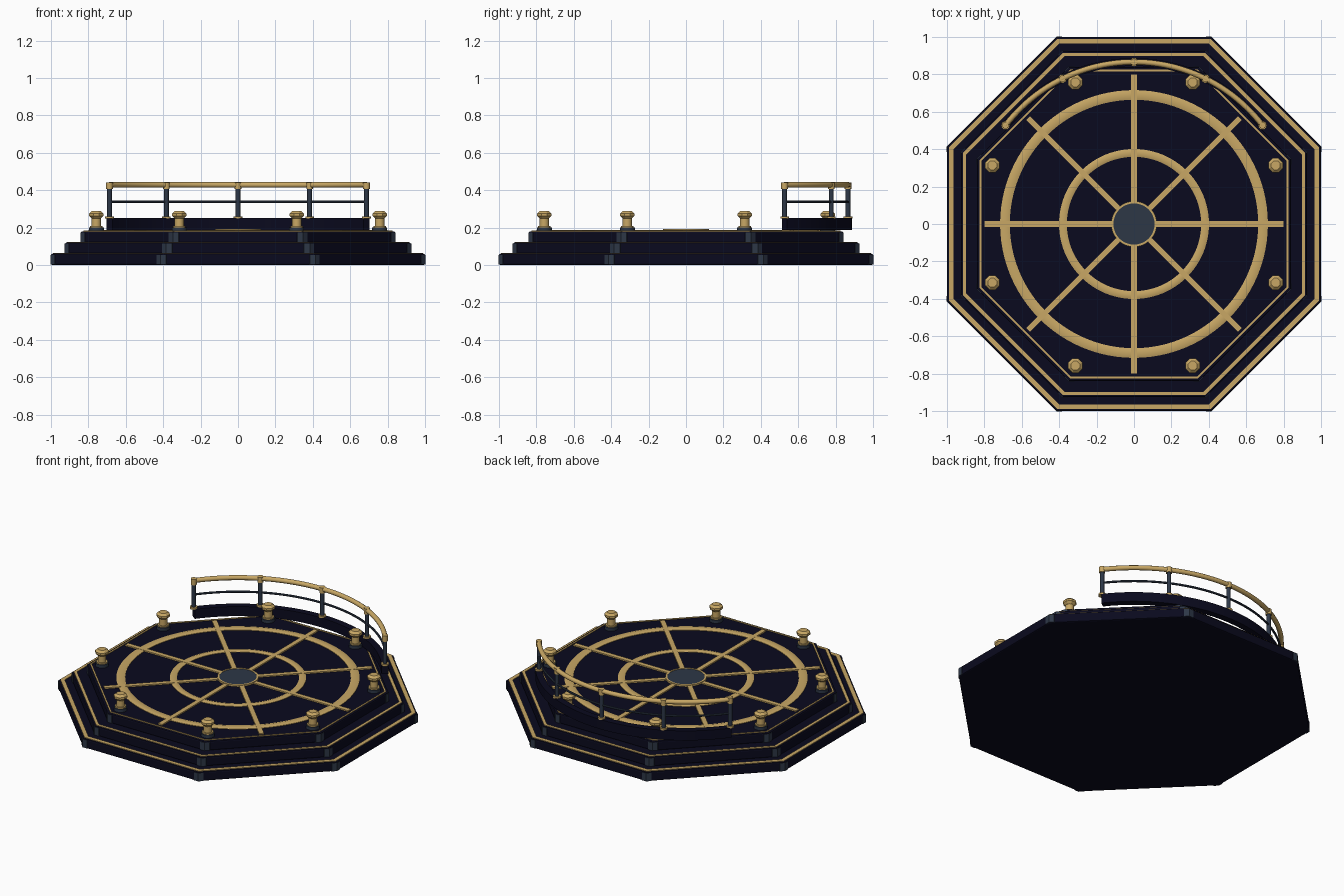
import bpy, bmesh, math
from math import cos, sin, pi, radians
from mathutils import Matrix

cube = bpy.data.objects.get("Cube")
if cube:
    bpy.data.objects.remove(cube, do_unlink=True)


def material(name, rgb):
    m = bpy.data.materials.new(name)
    m.use_nodes = True
    m.diffuse_color = (*rgb, 1)
    m.node_tree.nodes["Principled BSDF"].inputs["Base Color"].default_value = (*rgb, 1)
    return m


navy = material("dark navy", (0.003, 0.003, 0.013))
gold = material("brass gold", (0.58, 0.39, 0.13))
slate = material("slate", (0.026, 0.038, 0.062))


def finish(name, bm, mat, smooth=False):
    bmesh.ops.recalc_face_normals(bm, faces=bm.faces)
    me = bpy.data.meshes.new(name)
    bm.to_mesh(me)
    bm.free()
    me.materials.append(mat)
    ob = bpy.data.objects.new(name, me)
    bpy.context.collection.objects.link(ob)
    if smooth:
        bpy.ops.object.select_all(action='DESELECT')
        ob.select_set(True)
        bpy.context.view_layer.objects.active = ob
        bpy.ops.object.shade_smooth_by_angle(angle=radians(40))
    return ob


def sweep(name, profile, mat, start=0, end=360, steps=96, smooth=True):
    """Revolve a closed (radius, height) profile about z."""
    bm = bmesh.new()
    full = end - start == 360
    rows = []
    for i in range(steps if full else steps + 1):
        a = radians(start + (end - start) * i / steps)
        rows.append([bm.verts.new((r * cos(a), r * sin(a), z)) for r, z in profile])
    n = len(profile)
    for i in range(steps):
        p, q = rows[i], rows[(i + 1) % len(rows)]
        for j in range(n):
            k = (j + 1) % n
            bm.faces.new((p[j], q[j], q[k], p[k]))
    if not full:
        bm.faces.new(rows[0])
        bm.faces.new(rows[-1])
    return finish(name, bm, mat, smooth)


def cylinder(name, x, y, z0, z1, r, mat, r2=None, sides=16, turn=0):
    bm = bmesh.new()
    place = Matrix.Translation((x, y, (z0 + z1) / 2)) @ Matrix.Rotation(turn, 4, 'Z')
    bmesh.ops.create_cone(bm, cap_ends=True, segments=sides, radius1=r,
                          radius2=r if r2 is None else r2, depth=z1 - z0, matrix=place)
    return finish(name, bm, mat, sides > 8)


def rect(r0, r1, z0, z1):
    return [(r0, z0), (r1, z0), (r1, z1), (r0, z1)]


def circle(r, z, radius, n=10):
    return [(r + radius * cos(2 * pi * i / n), z + radius * sin(2 * pi * i / n)) for i in range(n)]


def bevel(ob, width, segments=2):
    mod = ob.modifiers.new("bevel", 'BEVEL')
    mod.width = width
    mod.segments = segments
    mod.limit_method = 'ANGLE'
    mod.angle_limit = radians(30)


# Stepped octagonal tiers with brass edge trims
OCT = cos(pi / 8)
tiers = [("lower", 1.0, 0.0, 0.965, 0.99),
         ("middle", 0.925, 0.06, 0.897, 0.915),
         ("upper", 0.84, 0.12, 0.815, 0.825)]
for name, apothem, z, t0, t1 in tiers:
    tier = cylinder(name + "_tier", 0, 0, z, z + 0.06, apothem / OCT, navy, sides=8, turn=pi / 8)
    bevel(tier, 0.008)
    sweep(name + "_tier_trim", rect(t0 / OCT, t1 / OCT, z + 0.055, z + 0.064), gold,
          22.5, 382.5, 8, False)
    # Corner blocks clasping the tier
    for i in range(8):
        a = pi / 8 + i * pi / 4
        d = apothem / OCT - 0.038
        cylinder(name + "_tier_corner", d * cos(a), d * sin(a), z + 0.002, z + 0.054,
                 0.04, slate, sides=8, turn=a)

# Inlaid deck rings, spokes and hub
for name, r, w in [("outer_ring", 0.69, 0.026), ("inner_ring", 0.38, 0.021)]:
    sweep(name, [(r - w, 0.178), (r + w, 0.178), (r + w, 0.183), (r + w / 2, 0.187),
                 (r - w / 2, 0.187), (r - w, 0.183)], gold)
for i in range(8):
    bm = bmesh.new()
    bmesh.ops.create_cube(bm, size=1, matrix=Matrix.Rotation(i * pi / 4, 4, 'Z')
                          @ Matrix.Translation((0.455, 0, 0.183))
                          @ Matrix.Diagonal((0.69, 0.03, 0.01, 1)))
    finish("deck_spoke", bm, gold)
cylinder("hub_disc", 0, 0, 0.178, 0.189, 0.115, slate, sides=48)
sweep("hub_rim", rect(0.11, 0.122, 0.178, 0.191), gold)

# Bollards around the deck
for i in range(8):
    a = pi / 8 + i * pi / 4
    x, y = 0.82 * cos(a), 0.82 * sin(a)
    cylinder("bollard_base", x, y, 0.18, 0.2, 0.04, slate)
    cylinder("bollard_collar", x, y, 0.2, 0.208, 0.034, gold)
    cylinder("bollard_stem", x, y, 0.208, 0.25, 0.025, gold)
    cylinder("bollard_cap_lower", x, y, 0.248, 0.262, 0.026, gold, 0.041, sides=8, turn=pi / 8)
    cylinder("bollard_cap", x, y, 0.262, 0.275, 0.041, gold, sides=8, turn=pi / 8)
    cylinder("bollard_cap_top", x, y, 0.275, 0.288, 0.041, gold, 0.026, sides=8, turn=pi / 8)

# Curved balustrade at the back
A0, A1, R = 37.5, 142.5, 0.866
sweep("rail_plinth", rect(0.845, 0.887, 0.188, 0.25), navy, A0, A1, 48)
sweep("middle_rail", circle(R, 0.337, 0.007, 8), slate, A0, A1, 48)
sweep("top_rail", circle(R, 0.428, 0.015), gold, A0, A1, 48)
for i in range(5):
    a = radians(A0 + (A1 - A0) * i / 4)
    x, y = R * cos(a), R * sin(a)
    cylinder("rail_post", x, y, 0.25, 0.42, 0.013, slate, sides=12)
    cylinder("rail_post_foot", x, y, 0.248, 0.26, 0.023, gold)
    cylinder("rail_post_collar", x, y, 0.405, 0.442, 0.018, gold)
